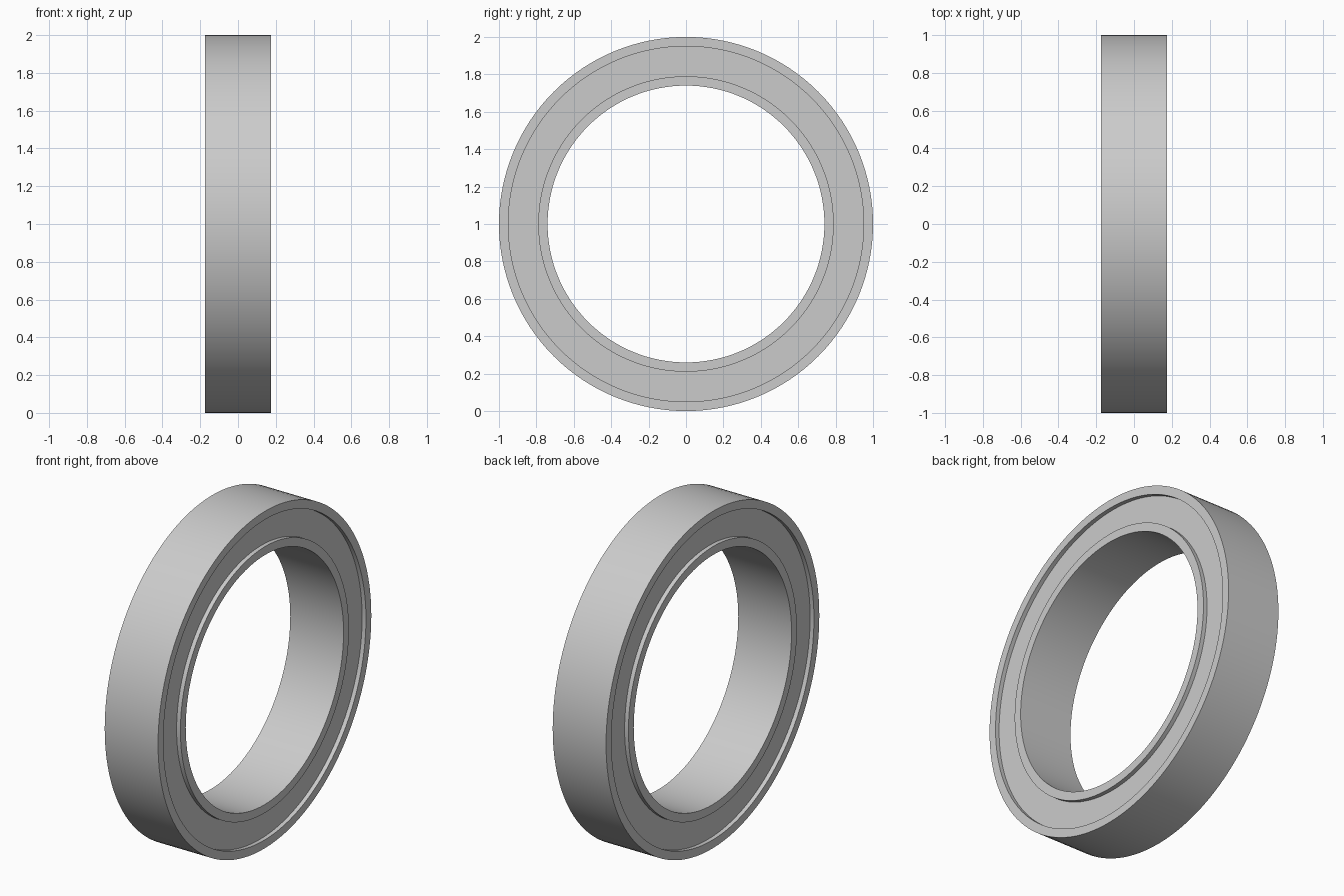
import bpy
import bmesh
import math
from mathutils import Vector

cube = bpy.data.objects.get("Cube")
if cube:
    bpy.data.objects.remove(cube, do_unlink=True)

SEGMENTS = 128
HALF_WIDTH = 0.175
RECESS = 0.025

# One plain grey metal
steel = bpy.data.materials.new("grey steel")
steel.use_nodes = True
grey = (0.6, 0.6, 0.6, 1.0)
steel.diffuse_color = grey
steel.node_tree.nodes["Principled BSDF"].inputs["Base Color"].default_value = grey


def ring(name, r_in, r_out, half):
    """Spin a rectangular section around the x axis into a closed ring."""
    bm = bmesh.new()
    section = [(-half, r_in), (half, r_in), (half, r_out), (-half, r_out)]
    verts = [bm.verts.new((x, 0, r)) for x, r in section]
    edges = [bm.edges.new((verts[i], verts[(i + 1) % 4])) for i in range(4)]
    bmesh.ops.spin(bm, geom=verts + edges, cent=Vector((0, 0, 0)),
                   axis=Vector((1, 0, 0)), angle=math.tau, steps=SEGMENTS)
    bmesh.ops.remove_doubles(bm, verts=bm.verts[:], dist=1e-4)
    bmesh.ops.recalc_face_normals(bm, faces=bm.faces[:])
    mesh = bpy.data.meshes.new(name)
    bm.to_mesh(mesh)
    bm.free()
    mesh.materials.append(steel)
    obj = bpy.data.objects.new(name, mesh)
    obj.location.z = 1.0
    bpy.context.collection.objects.link(obj)
    # Round walls smooth, rims sharp
    bpy.ops.object.select_all(action="DESELECT")
    obj.select_set(True)
    bpy.context.view_layer.objects.active = obj
    bpy.ops.object.shade_smooth_by_angle(angle=math.radians(30))
    return obj


# Outer and inner races stand proud of the recessed shield between them
ring("outer_race", 0.95, 1.0, HALF_WIDTH)
ring("inner_race", 0.74, 0.79, HALF_WIDTH)
ring("shield", 0.785, 0.955, HALF_WIDTH - RECESS)
